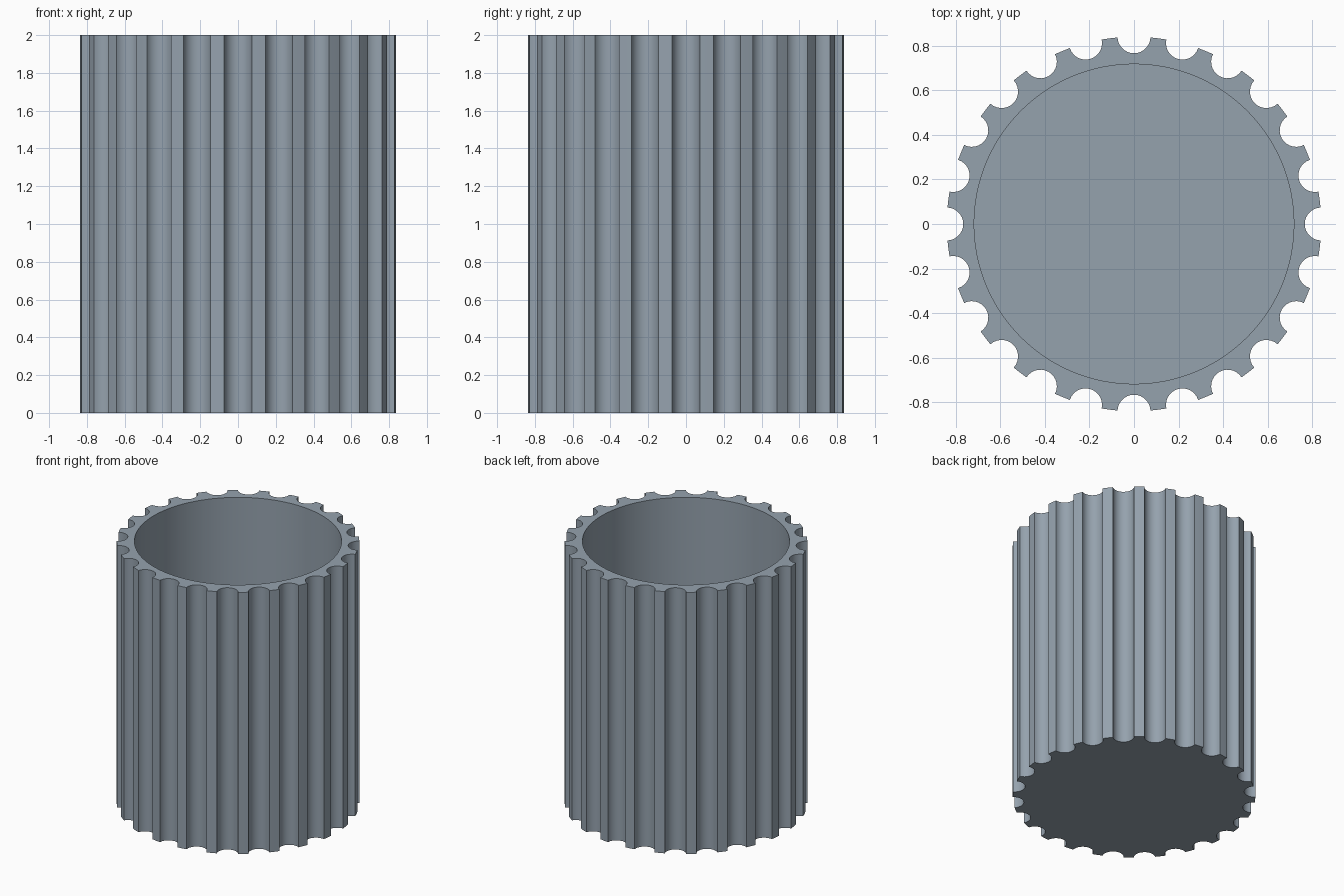
import bpy
import bmesh
import math

if "Cube" in bpy.data.objects:
    bpy.data.objects.remove(bpy.data.objects["Cube"], do_unlink=True)

HEIGHT, FLOOR = 2.0, 0.12
OUTER, INNER, GROOVE = 0.84, 0.717, 0.074
FLUTES, STEPS = 24, 14

# One flat colour
slate = bpy.data.materials.new("slate grey")
slate.use_nodes = True
colour = (0.30, 0.36, 0.42, 1)
slate.diffuse_color = colour
slate.node_tree.nodes["Principled BSDF"].inputs["Base Color"].default_value = colour


def fluted_outline():
    """Polar points of a circle with round grooves cut into its edge."""
    points = []
    pitch = math.tau / FLUTES
    corner = 2 * math.asin(GROOVE / (2 * OUTER))
    sweep = (math.pi - corner) / 2
    for i in range(FLUTES):
        for k in range(STEPS + 1):
            t = sweep * (2 * k / STEPS - 1)
            x, y = OUTER - GROOVE * math.cos(t), GROOVE * math.sin(t)
            points.append((math.hypot(x, y), i * pitch + math.atan2(y, x)))
        # middle of the land between two grooves
        points.append((OUTER, (i + 0.5) * pitch))
    return points


bm = bmesh.new()
outline = fluted_outline()
bore = [(INNER, a) for r, a in outline]


def ring(points, z):
    return [bm.verts.new((r * math.cos(a), r * math.sin(a), z)) for r, a in points]


# Underside, fluted wall, rim, bore and floor of the cup
rings = [ring(outline, 0), ring(outline, HEIGHT), ring(bore, HEIGHT), ring(bore, FLOOR)]
for low, high in zip(rings, rings[1:]):
    for i in range(len(low)):
        j = (i + 1) % len(low)
        bm.faces.new((low[i], low[j], high[j], high[i]))
bm.faces.new(rings[0][::-1])
bm.faces.new(rings[-1])
bmesh.ops.recalc_face_normals(bm, faces=bm.faces)

mesh = bpy.data.meshes.new("fluted_cup")
bm.to_mesh(mesh)
bm.free()
mesh.materials.append(slate)
cup = bpy.data.objects.new("fluted_cup", mesh)
bpy.context.collection.objects.link(cup)

# Smooth grooves with crisp edges
bpy.ops.object.select_all(action="DESELECT")
cup.select_set(True)
bpy.context.view_layer.objects.active = cup
bpy.ops.object.shade_smooth_by_angle(angle=math.radians(30))
